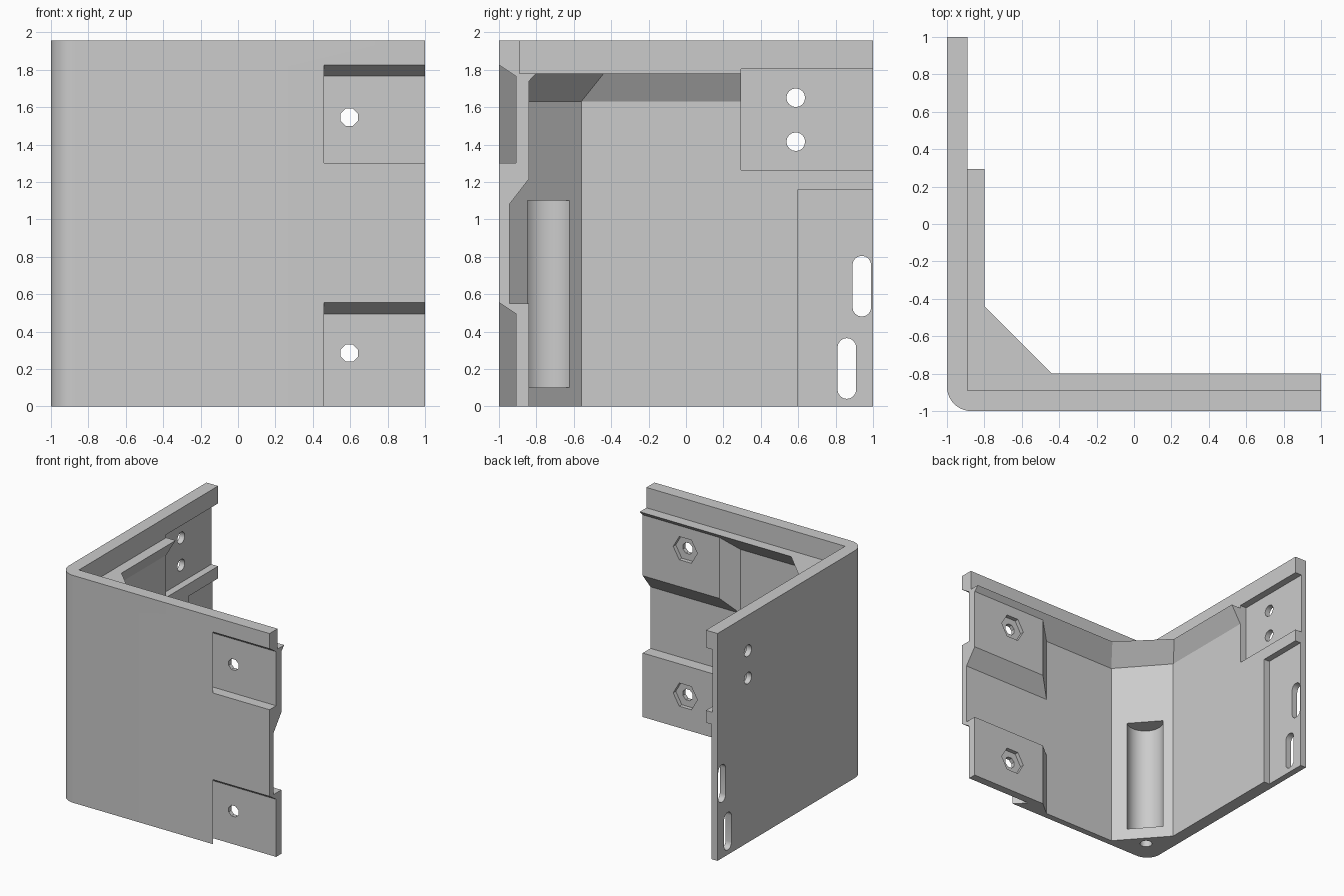
import bpy, bmesh, math

if "Cube" in bpy.data.objects:
    bpy.data.objects.remove(bpy.data.objects["Cube"])

grey = bpy.data.materials.new("plain grey")
grey.diffuse_color = (0.6, 0.6, 0.6, 1)
grey.use_nodes = True
grey.node_tree.nodes["Principled BSDF"].inputs["Base Color"].default_value = grey.diffuse_color


def make(name, bm):
    bmesh.ops.recalc_face_normals(bm, faces=bm.faces)
    me = bpy.data.meshes.new(name)
    bm.to_mesh(me)
    bm.free()
    me.materials.append(grey)
    ob = bpy.data.objects.new(name, me)
    bpy.context.collection.objects.link(ob)
    return ob


def hull(name, pts):
    bm = bmesh.new()
    for p in pts:
        bm.verts.new(p)
    bmesh.ops.convex_hull(bm, input=bm.verts)
    bmesh.ops.dissolve_limit(bm, angle_limit=0.01, verts=bm.verts, edges=bm.edges)
    return make(name, bm)


def frustum(name, y0, r0, y1, r1):
    """Solid between two x/z rectangles (x0, x1, z0, z1) at depths y0 and y1."""
    return hull(name, [(x, y, z) for y, r in ((y0, r0), (y1, r1))
                       for x in r[:2] for z in r[2:]])


def rod(name, axis, centres, r, n, lo, hi, turn=0.0):
    """Hull of circles along an axis; two centres give a slot."""
    pts = []
    for a, b in centres:
        for i in range(n):
            t = 2 * math.pi * i / n + turn
            u, v = a + r * math.cos(t), b + r * math.sin(t)
            for w in (lo, hi):
                pts.append({'x': (w, u, v), 'y': (u, w, v), 'z': (u, v, w)}[axis])
    return hull(name, pts)


# Main corner: L-shaped outline lofted upward through the overhanging ledge to the rim
def outline(xi, yi, cx, cy):
    R = 0.13
    arc = [(-1 + R - R * math.cos(math.pi / 2 * i / 10),
            -1 + R - R * math.sin(math.pi / 2 * i / 10)) for i in range(11)]
    return arc + [(1, -1), (1, yi), (cx, yi), (xi, cy), (xi, 1), (-1, 1)]


low = (-0.89, -0.945, -0.55, -0.56)
ledge = (-0.8, -0.8, -0.44, -0.44)
rim = (-0.89,) * 4
bm = bmesh.new()
rings = [[bm.verts.new((x, y, z)) for x, y in outline(*o)]
         for o, z in ((low, 0), (low, 1.63), (ledge, 1.78), (rim, 1.78), (rim, 1.955))]
n = len(rings[0])
for k, (a, b) in enumerate(zip(rings, rings[1:])):
    for i in range(n):
        j = (i + 1) % n
        if k == 2 and not 12 <= i < 15:   # the ledge step only exists on the inside
            continue
        bm.faces.new((a[i], a[j], b[j], b[i]))
bm.faces.new(rings[0][::-1])
bm.faces.new(rings[-1])
bmesh.ops.remove_doubles(bm, verts=bm.verts, dist=0.0005)
body = make("corner_bracket", bm)


def combine(tool, op):
    m = body.modifiers.new(op, 'BOOLEAN')
    m.operation, m.solver, m.object = op, 'EXACT', tool
    bpy.context.view_layer.objects.active = body
    bpy.ops.object.modifier_apply(modifier=m.name)
    bpy.data.objects.remove(tool)


# Raised pads behind the fixing points of the front wall
combine(frustum("upper_pad", -0.96, (0.125, 1, 1.06, 1.745),
                -0.84, (0.27, 1, 1.215, 1.745)), 'UNION')
combine(frustum("lower_pad", -0.96, (0.125, 1, 0, 0.55),
                -0.84, (0.27, 1, 0, 0.55)), 'UNION')

# Undercut front recesses, bolt holes and hexagonal nut pockets
for z0, z1, hole in ((-0.1, 0.555, 0.285), (1.30, 1.825, 1.545)):
    combine(frustum("recess", -1.045, (0.505, 1.2, z0, z1 + 0.03),
                    -0.91, (0.37, 1.2, z0, z1 - 0.06)), 'DIFFERENCE')
    combine(rod("bolt_hole", 'y', [(0.595, hole)], 0.05, 8, -1.1, -0.7,
                math.pi / 8), 'DIFFERENCE')
    combine(rod("nut_pocket", 'y', [(0.595, hole)], 0.115, 6, -0.875, -0.7), 'DIFFERENCE')

# Stepped recesses at the free end of the side wall
for x, y, z0, z1 in ((-0.953, 0.295, 1.265, 1.805), (-0.945, 0.6, -0.1, 1.16)):
    combine(frustum("end_recess", y, (x, -0.7, z0, z1), 1.2, (x, -0.7, z0, z1)), 'DIFFERENCE')

# Round holes and slots through the side wall
for z in (1.415, 1.65):
    combine(rod("side_hole", 'x', [(0.587, z)], 0.05, 16, -1.1, -0.7), 'DIFFERENCE')
for y, z in ((0.94, 0.53), (0.86, 0.09)):
    combine(rod("slot", 'x', [(y, z), (y, z + 0.225)], 0.05, 16, -1.1, -0.7), 'DIFFERENCE')

# Round pocket in the inner corner with a drain hole below
combine(rod("round_pocket", 'z', [(-0.735, -0.735)], 0.15, 32, 0.1, 1.1), 'DIFFERENCE')
combine(rod("drain_hole", 'z', [(-0.8, -0.8)], 0.05, 16, -0.1, 0.15), 'DIFFERENCE')

body.select_set(True)
bpy.context.view_layer.objects.active = body
bpy.ops.object.shade_smooth_by_angle(angle=math.radians(25))
